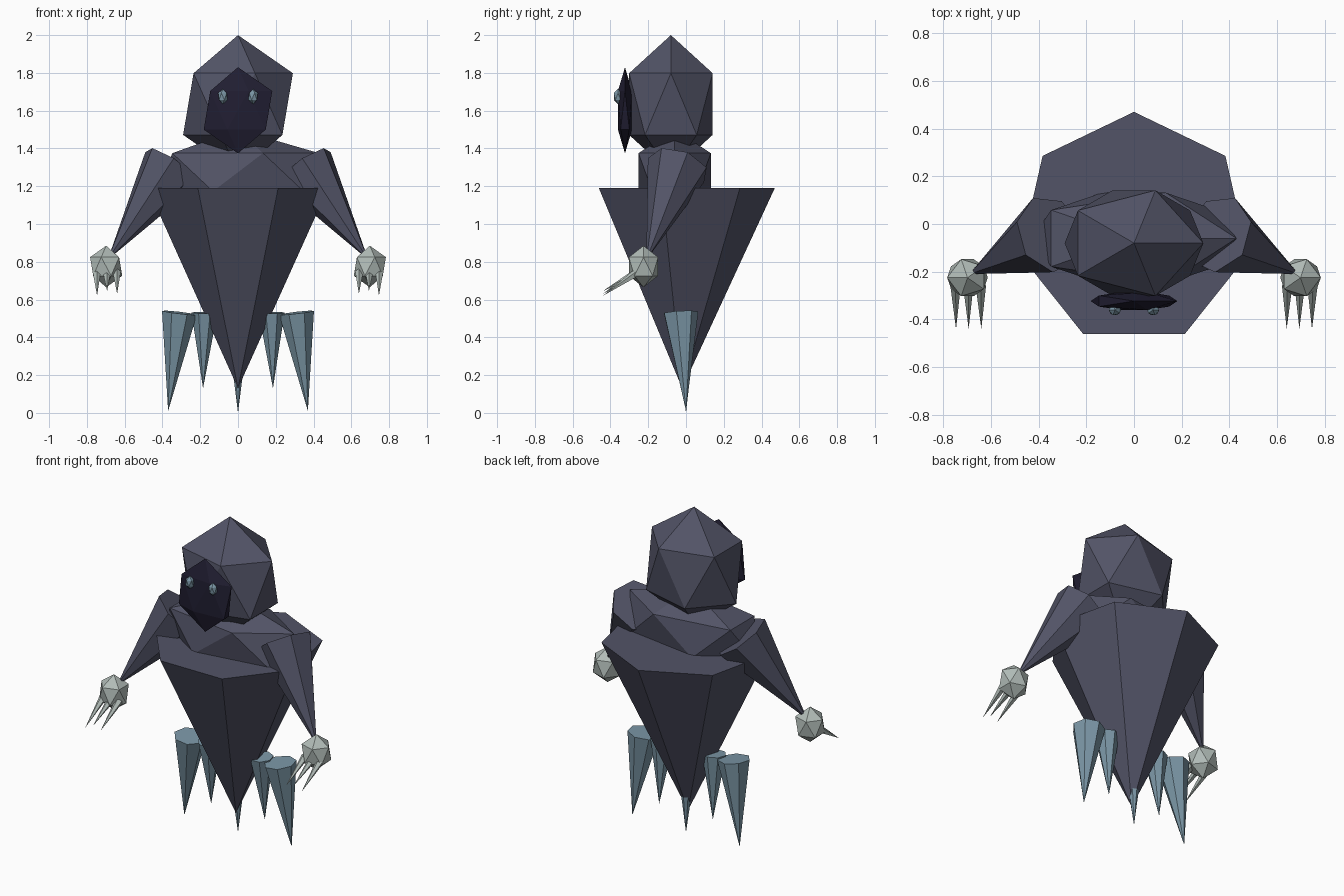
import bpy, bmesh, math
from mathutils import Vector

cube = bpy.data.objects.get("Cube")
if cube:
    bpy.data.objects.remove(cube, do_unlink=True)


def material(name, rgb):
    m = bpy.data.materials.new(name)
    m.use_nodes = True
    m.diffuse_color = (*rgb, 1)
    m.node_tree.nodes["Principled BSDF"].inputs["Base Color"].default_value = (*rgb, 1)
    return m


robe = material("slate_robe", (0.085, 0.088, 0.135))
shadow = material("dark_face", (0.015, 0.013, 0.032))
ice = material("pale_ice", (0.20, 0.31, 0.385))
bone = material("grey_bone", (0.44, 0.50, 0.475))


def finish(name, bm, mat, side=1):
    """Mirror across x when side is -1, then make the object."""
    for v in bm.verts:
        v.co.x *= side
    bmesh.ops.recalc_face_normals(bm, faces=bm.faces)
    mesh = bpy.data.meshes.new(name)
    bm.to_mesh(mesh)
    bm.free()
    mesh.materials.append(mat)
    obj = bpy.data.objects.new(name, mesh)
    bpy.context.collection.objects.link(obj)
    return obj


def gem(name, mat, centre, radii, side=1):
    """Stretched twenty-sided ball."""
    bm = bmesh.new()
    bmesh.ops.create_icosphere(bm, subdivisions=1, radius=1)
    for v in bm.verts:
        v.co = Vector(c + r * k for c, r, k in zip(centre, radii, v.co))
    return finish(name, bm, mat, side)


def spike(name, mat, base, tip, radius, sides=7, ref=(0, 1, 0), phase=0, side=1):
    """Capped cone from a base centre to a tip, first corner turned towards ref."""
    base, tip, ref = Vector(base), Vector(tip), Vector(ref)
    axis = (tip - base).normalized()
    e1 = (ref - axis * ref.dot(axis)).normalized()
    e2 = axis.cross(e1)
    bm = bmesh.new()
    ring = []
    for i in range(sides):
        a = math.radians(phase) + math.tau * i / sides
        ring.append(bm.verts.new(base + radius * (e1 * math.cos(a) + e2 * math.sin(a))))
    point = bm.verts.new(tip)
    bm.faces.new(ring)
    for i in range(sides):
        bm.faces.new((ring[i], ring[(i + 1) % sides], point))
    return finish(name, bm, mat, side)


# Robe, shoulders and hood
spike("robe_body", robe, (0, -0.02, 1.19), (0, -0.02, 0.13), 0.49)
gem("shoulders", robe, (0, -0.06, 1.274), (0.48, 0.225, 0.226))
gem("hood", robe, (0, -0.08, 1.635), (0.325, 0.26, 0.365))

# Dark face in the hood
gem("face", shadow, (0, -0.323, 1.602), (0.203, 0.044, 0.228))

# Middle ice spike under the robe
spike("centre_ice_spike", ice, (0, -0.01, 0.54), (0, 0, 0), 0.07)

for side, label in ((1, "left"), (-1, "right")):
    gem(label + "_eye", ice, (0.08, -0.36, 1.675), (0.028, 0.026, 0.04), side)

    # Sleeve and hand
    spike(label + "_sleeve", robe, (0.352, -0.042, 1.302), (0.69, -0.21, 0.81), 0.167,
          ref=(0, 0, 1), phase=-40, side=side)
    gem(label + "_hand", bone, (0.698, -0.225, 0.775), (0.095, 0.091, 0.11), side)

    # Claws
    for i, drop in enumerate((0.63, 0.645, 0.62)):
        x = 0.64 + 0.053 * i
        spike(f"{label}_claw_{i + 1}", bone, (x + 0.002, -0.255, 0.745),
              (x, -0.44, drop), 0.023, sides=5, ref=(0, 0, 1), side=side)

    # Hanging ice spikes
    spike(label + "_outer_ice_spike", ice, (0.31, -0.03, 0.53), (0.37, 0, 0.01), 0.095, side=side)
    spike(label + "_inner_ice_spike", ice, (0.178, -0.025, 0.53), (0.185, 0, 0.13), 0.07, side=side)
